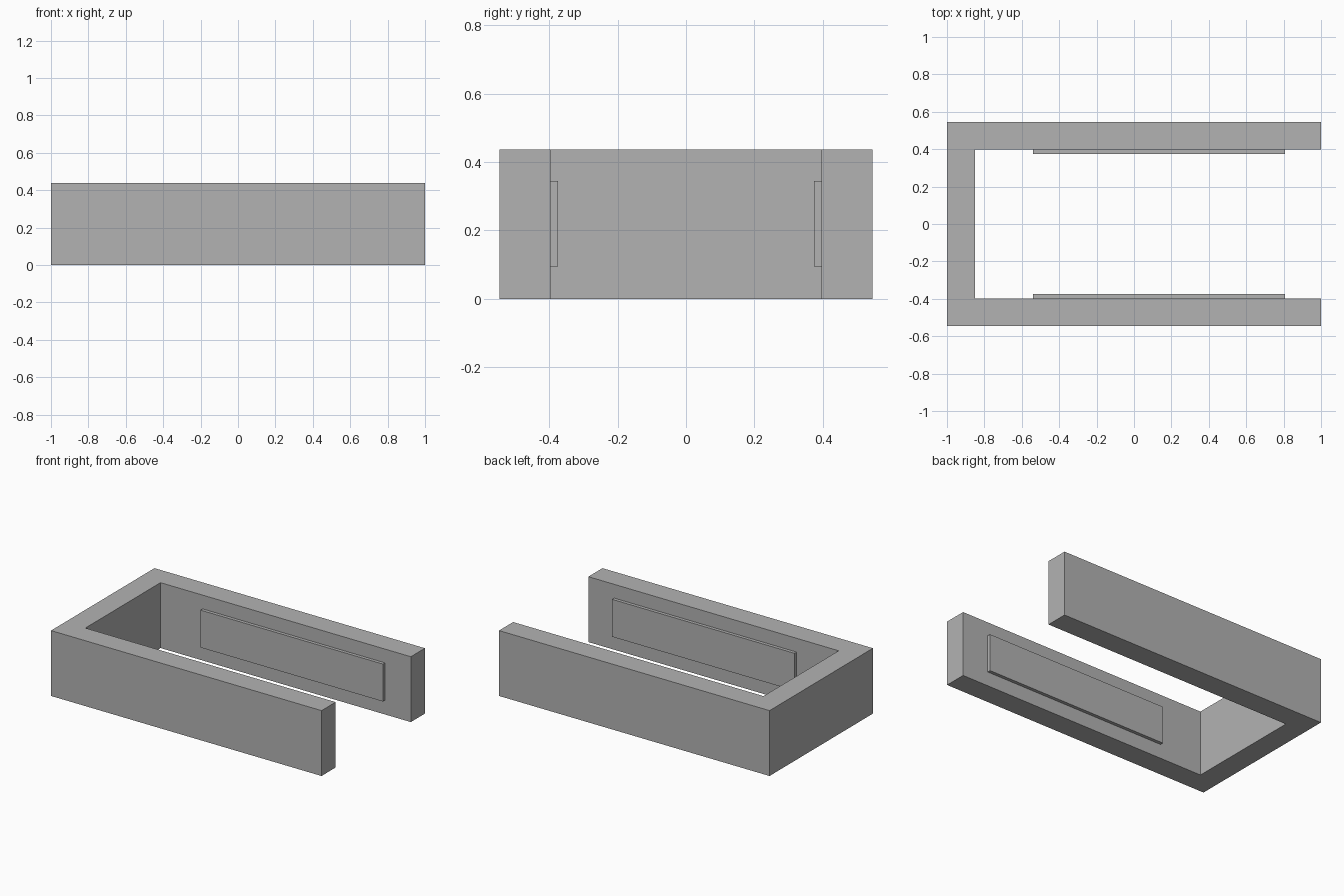
import bpy
import bmesh

default_cube = bpy.data.objects.get("Cube")
if default_cube:
    bpy.data.objects.remove(default_cube, do_unlink=True)

LENGTH, HALF_DEPTH, HEIGHT, WALL = 2.0, 0.546, 0.437, 0.149
FRONT, END = LENGTH / 2, -LENGTH / 2
INNER = HALF_DEPTH - WALL

grey = bpy.data.materials.new("plain_grey")
grey.use_nodes = True
colour = (0.45, 0.45, 0.45, 1)
grey.diffuse_color = colour
grey.node_tree.nodes["Principled BSDF"].inputs["Base Color"].default_value = colour


def extruded(name, outline, bottom, top):
    """Raise a flat outline into a solid prism."""
    bm = bmesh.new()
    base = bm.faces.new([bm.verts.new((x, y, bottom)) for x, y in outline])
    raised = bmesh.ops.extrude_face_region(bm, geom=[base], use_keep_orig=True)
    verts = [v for v in raised["geom"] if isinstance(v, bmesh.types.BMVert)]
    bmesh.ops.translate(bm, verts=verts, vec=(0, 0, top - bottom))
    bmesh.ops.recalc_face_normals(bm, faces=bm.faces)
    mesh = bpy.data.meshes.new(name)
    bm.to_mesh(mesh)
    bm.free()
    mesh.materials.append(grey)
    obj = bpy.data.objects.new(name, mesh)
    bpy.context.collection.objects.link(obj)
    return obj


# U-shaped wall, open towards +x
half = [(FRONT, INNER), (FRONT, HALF_DEPTH), (END, HALF_DEPTH)]
inside = (END + WALL, INNER)
outline = [inside] + half + [(x, -y) for x, y in reversed(half)] + [(inside[0], -inside[1])]
extruded("u_shaped_wall", outline, 0, HEIGHT)

# Raised pads on the inner faces of the two arms
for name, side in (("back_pad", 1), ("front_pad", -1)):
    near, far = side * (INNER - 0.022), side * (INNER + 0.005)
    pad = [(-0.54, near), (0.808, near), (0.808, far), (-0.54, far)]
    extruded(name, pad, 0.095, 0.345)
